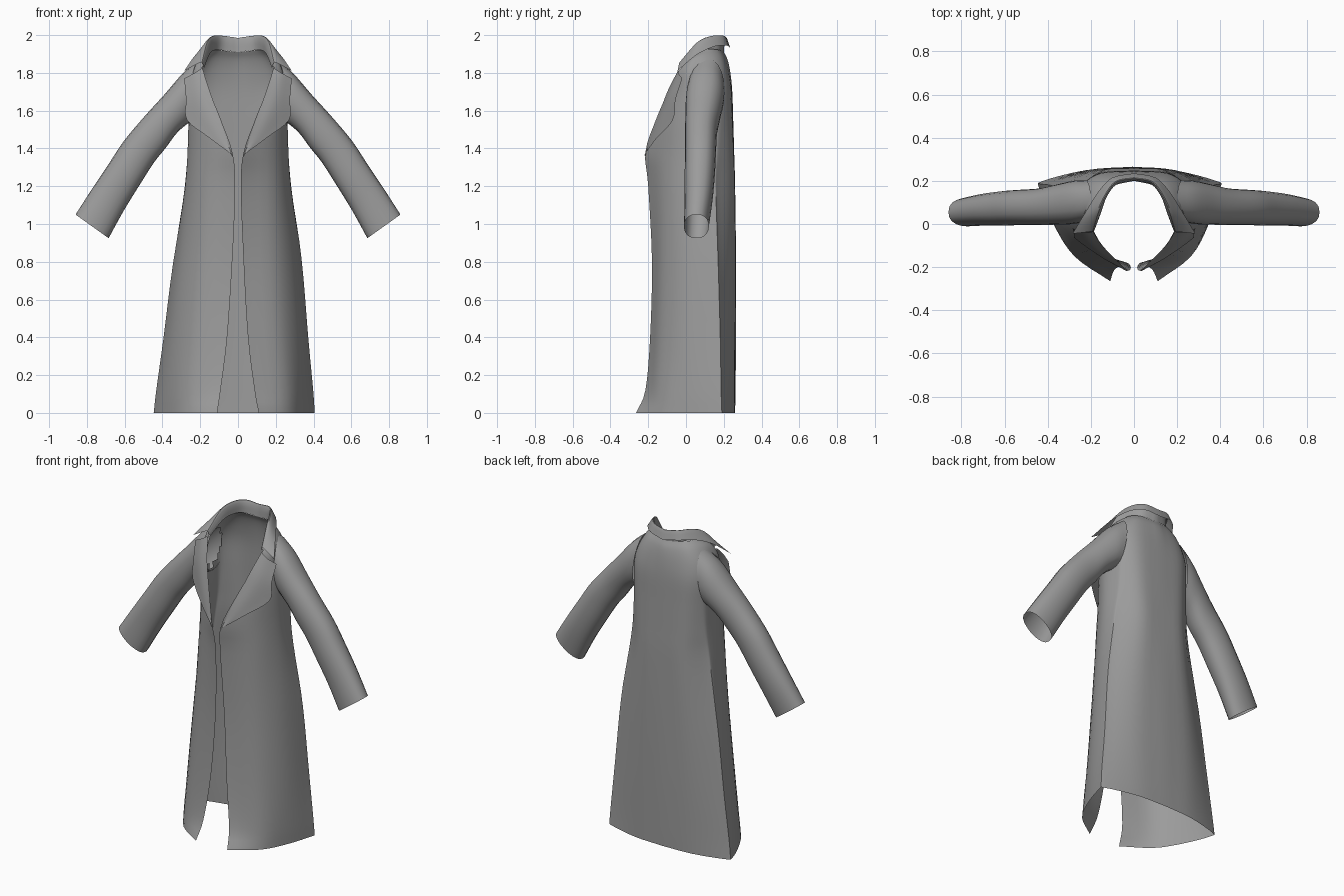
import bpy, bmesh, math
from mathutils import Vector

cloth = bpy.data.materials.new("dark_cloth")
cloth.diffuse_color = (0.33, 0.33, 0.33, 1)


def spline(pts, n):
    """Resample a point row with a Catmull-Rom curve, n steps per span."""
    p = [Vector(q) for q in pts]
    p = [p[0] * 2 - p[1]] + p + [p[-1] * 2 - p[-2]]
    out = []
    for i in range(1, len(p) - 2):
        a, b, c, d = p[i - 1:i + 3]
        for k in range(n):
            t = k / n
            out.append(0.5 * (2 * b + (c - a) * t + (2 * a - 5 * b + 4 * c - d) * t * t
                              + (3 * b - a - 3 * c + d) * t ** 3))
    out.append(p[-2])
    return out


def loft(name, rows, nu=4, nv=4, closed=False, armhole=False):
    """Skin a sheet through rows of points on the +x side and mirror it."""
    if not closed:
        rows = [spline(r, nu) for r in rows]
    grid = list(zip(*[spline(col, nv) for col in zip(*rows)]))
    bm = bmesh.new()
    vs = [[bm.verts.new(p) for p in row] for row in grid]
    n = len(vs[0])
    for a, b in zip(vs, vs[1:]):
        for i in range(n if closed else n - 1):
            j = (i + 1) % n
            bm.faces.new((a[i], a[j], b[j], b[i]))
    if armhole:  # open the body where the sleeve joins
        cut = []
        for f in bm.faces:
            c = f.calc_center_median()
            if c.x > .2 and ((c.y - .1) / .075) ** 2 + ((c.z - 1.69) / .125) ** 2 < 1:
                cut.append(f)
        bmesh.ops.delete(bm, geom=cut, context='FACES')
    if not closed:
        geom = bm.verts[:] + bm.edges[:] + bm.faces[:]
        bmesh.ops.mirror(bm, geom=geom, axis='X', merge_dist=0.0005)
    bmesh.ops.recalc_face_normals(bm, faces=bm.faces)
    for v in bm.verts:  # the skirt hangs slightly off centre
        if v.co.z < 0.9 and not closed:
            v.co.x -= 0.02 * (1 - v.co.z / 0.9) * min(1, (v.co.y + .27) / .4)
    me = bpy.data.meshes.new(name)
    bm.to_mesh(me)
    bm.free()
    me.materials.append(cloth)
    ob = bpy.data.objects.new(name, me)
    bpy.context.collection.objects.link(ob)
    if closed:
        ob.modifiers.new("Mirror", 'MIRROR')
    bpy.ops.object.select_all(action='DESELECT')
    ob.select_set(True)
    bpy.context.view_layer.objects.active = ob
    bpy.ops.object.shade_smooth_by_angle(angle=math.radians(35))
    return ob


# Coat body: half sections from back centre round to the front opening
sections = [
    (0.00, [(0, .26), (.2, .25), (.40, .20), (.42, .165), (.36, .0), (.27, -.15), (.11, -.265)]),
    (0.12, [(0, .262), (.2, .25), (.39, .195), (.41, .163), (.355, .0), (.26, -.14), (.09, -.215)]),
    (0.40, [(0, .265), (.2, .25), (.36, .19), (.38, .16), (.335, .0), (.23, -.13), (.055, -.19)]),
    (0.80, [(0, .265), (.18, .25), (.32, .18), (.338, .15), (.30, .0), (.2, -.12), (.03, -.18)]),
    (1.20, [(0, .26), (.15, .25), (.26, .17), (.28, .14), (.27, .02), (.19, -.11), (.015, -.20)]),
    (1.38, [(0, .255), (.15, .245), (.24, .18), (.26, .14), (.262, .03), (.19, -.1), (.03, -.215)]),
    (1.55, [(0, .25), (.15, .24), (.23, .19), (.255, .14), (.258, .03), (.2, -.08), (.09, -.16)]),
    (1.70, [(0, .245), (.15, .235), (.23, .19), (.255, .13), (.255, .04), (.22, -.03), (.15, -.095)]),
    (1.80, [(0, .235), (.14, .22), (.21, .18), (.24, .12), (.24, .05), (.23, .0), (.18, -.045)]),
]
body = [[(x, y, z) for x, y in pts] for z, pts in sections]
body.append([(0, .22, 1.87), (.12, .2, 1.875), (.17, .165, 1.88), (.195, .11, 1.885),
             (.205, .06, 1.88), (.205, .02, 1.865), (.19, -.02, 1.83)])
body.append([(0, .2, 1.91), (.09, .18, 1.92), (.13, .15, 1.925), (.15, .11, 1.925),
             (.16, .06, 1.91), (.17, .02, 1.88), (.18, -.02, 1.835)])
loft("coat_body", body, armhole=True)

# Sleeves: rings given by upper edge, lower edge, y centre and y half depth
rings = []
for (tx, tz), (bx, bz), yc, hy in [
    ((.20, 1.875), (.252, 1.54), .108, .096),
    ((.29, 1.80), (.275, 1.525), .10, .10),
    ((.39, 1.685), (.325, 1.48), .09, .093),
    ((.49, 1.575), (.385, 1.40), .08, .085),
    ((.60, 1.445), (.445, 1.325), .077, .082),
    ((.68, 1.325), (.525, 1.20), .073, .08),
    ((.77, 1.19), (.605, 1.07), .067, .074),
    ((.86, 1.05), (.685, .925), .055, .066),
]:
    top, bot = Vector((tx, 0, tz)), Vector((bx, 0, bz))
    mid, half = (top + bot) / 2, (top - bot) / 2
    ring = []
    for k in range(20):
        a = math.tau * k / 20
        s, c = math.sin(a), math.cos(a)
        sq = math.copysign(abs(s) ** 0.8, s)
        ring.append(mid + half * c + Vector((0, yc + hy * sq, 0)))
    rings.append(ring)
loft("sleeve", rings, nv=4, closed=True)

# Collar: stand, fold and turned-down fall
loft("collar", [
    [(0, .2, 1.91), (.085, .18, 1.92), (.125, .13, 1.92), (.15, .06, 1.90), (.18, -.02, 1.825)],
    [(0, .205, 1.96), (.08, .185, 1.97), (.125, .13, 1.97), (.155, .06, 1.94), (.185, -.03, 1.84)],
    [(0, .215, 1.985), (.085, .198, 1.997), (.135, .135, 1.995), (.17, .058, 1.96), (.20, -.035, 1.855)],
    [(0, .235, 1.93), (.1, .215, 1.945), (.165, .15, 1.94), (.225, .055, 1.895), (.285, -.045, 1.81)],
])

# Lapels: folded edge, raised middle and outer edge
loft("lapel", [
    [(.03, -.215, 1.36), (.07, -.183, 1.48), (.12, -.13, 1.62), (.155, -.09, 1.72), (.19, -.035, 1.825)],
    [(.033, -.219, 1.365), (.11, -.172, 1.47), (.18, -.12, 1.59), (.21, -.085, 1.69), (.23, -.04, 1.80)],
    [(.036, -.217, 1.37), (.15, -.155, 1.455), (.27, -.07, 1.55), (.275, -.055, 1.66), (.285, -.02, 1.77)],
])
